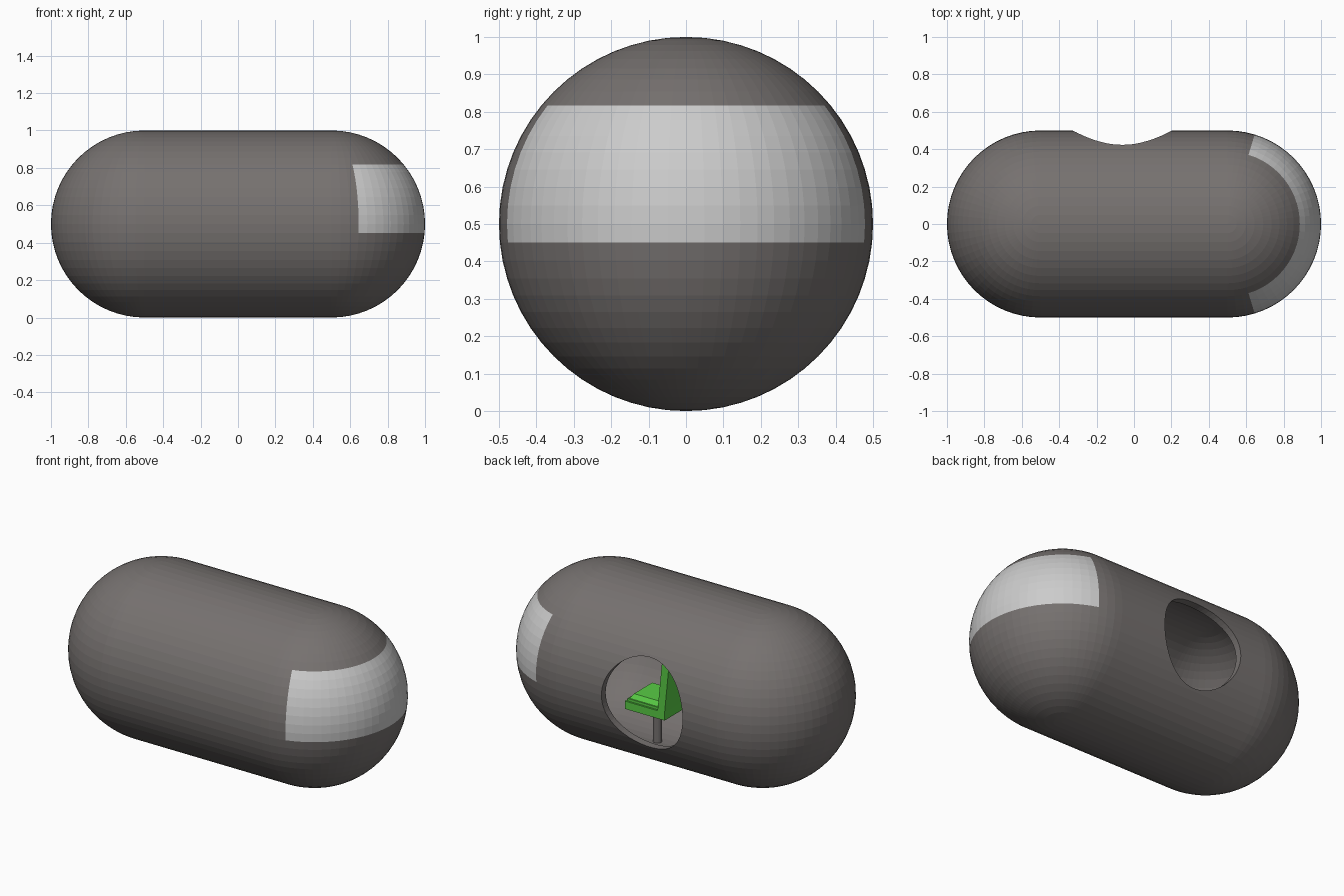
import bpy, bmesh
from math import sin, cos, pi
from mathutils import Matrix, Vector

if "Cube" in bpy.data.objects:
    bpy.data.objects.remove(bpy.data.objects["Cube"])

R, HALF, WALL = 0.5, 0.5, 0.04      # cap radius, half straight length, wall
STEP = 2 * pi / 64


def material(name, rgb):
    m = bpy.data.materials.new(name)
    m.diffuse_color = (*rgb, 1)
    m.use_nodes = True
    m.node_tree.nodes["Principled BSDF"].inputs["Base Color"].default_value = m.diffuse_color
    return m


def finish(name, bm, mat=None):
    me = bpy.data.meshes.new(name)
    bm.to_mesh(me)
    bm.free()
    ob = bpy.data.objects.new(name, me)
    bpy.context.collection.objects.link(ob)
    if mat:
        me.materials.append(mat)
    return ob


def is_window(col, row):
    # columns run from -90 deg to +90 deg on the nose, rows from bottom to top
    return 3 <= col < 29 and 15 <= row < 23


def capsule_part(name, keep, mat=None):
    """Stretched latitude/longitude sphere, keeping only the chosen faces."""
    bm = bmesh.new()
    lons = [(i, HALF) for i in range(-16, 17)] + [(i, -HALF) for i in range(16, 49)]
    rings = []
    for j in range(-16, 17):
        r = R * cos(j * STEP) if abs(j) < 16 else 0
        rings.append([bm.verts.new((r * cos(i * STEP) + off, r * sin(i * STEP),
                                    R + R * sin(j * STEP))) for i, off in lons])
    n = len(lons)
    for row in range(32):
        a, b = rings[row], rings[row + 1]
        for col in range(n):
            if keep(col, row):
                k = (col + 1) % n
                bm.faces.new((a[col], a[k], b[k], b[col]))
    bmesh.ops.delete(bm, geom=[v for v in bm.verts if not v.link_faces], context='VERTS')
    bmesh.ops.remove_doubles(bm, verts=bm.verts, dist=1e-5)
    ob = finish(name, bm, mat)
    s = ob.modifiers.new("wall", 'SOLIDIFY')
    s.thickness, s.offset = WALL, -1
    return ob


def cylinder(name, radius, depth, matrix, segs, mat=None):
    bm = bmesh.new()
    bmesh.ops.create_cone(bm, cap_ends=True, segments=segs, radius1=radius,
                          radius2=radius, depth=depth, matrix=matrix)
    return finish(name, bm, mat)


def block(name, x0, x1, half_y, z0, z1, mat, inset=0, lean=0):
    """Box whose top can be inset or pushed back along x."""
    bm = bmesh.new()
    bmesh.ops.create_cube(bm, size=1)
    for v in bm.verts:
        top = v.co.z > 0
        d = inset if top else 0
        x = x0 + d if v.co.x < 0 else x1 - d
        y = (half_y - d) * (1 if v.co.y > 0 else -1)
        v.co = Vector((x - (lean if top else 0), y, z1 if top else z0))
    return finish(name, bm, mat)


grey = material("dark_shell", (0.18, 0.165, 0.16))
green = material("green_seat", (0.1, 0.6, 0.06))

# Hollow hull and flush wraparound window
hull = capsule_part("hull", lambda c, r: not is_window(c, r), grey)
capsule_part("window", is_window)

# Round doorway through the back wall
door = cylinder("doorway_cutter", 0.265, 0.5,
                Matrix.Translation((-0.062, 0.5, 0.5)) @ Matrix.Rotation(pi / 2, 4, 'X'), 64)
door.hide_render = True
door.hide_set(True)
cut = hull.modifiers.new("doorway", 'BOOLEAN')
cut.operation, cut.object, cut.solver = 'DIFFERENCE', door, 'EXACT'

# Seat on a post, facing the window
cylinder("seat_post", 0.024, 0.22, Matrix.Translation((0.186, 0, 0.14)), 16, grey)
block("seat_base", 0.056, 0.316, 0.12, 0.244, 0.29, green)
block("seat_cushion_lower", 0.09, 0.305, 0.11, 0.29, 0.305, green)
block("seat_cushion_upper", 0.09, 0.298, 0.103, 0.305, 0.33, green, inset=0.018)
block("seat_back", 0.056, 0.102, 0.12, 0.29, 0.64, green, lean=0.035)
